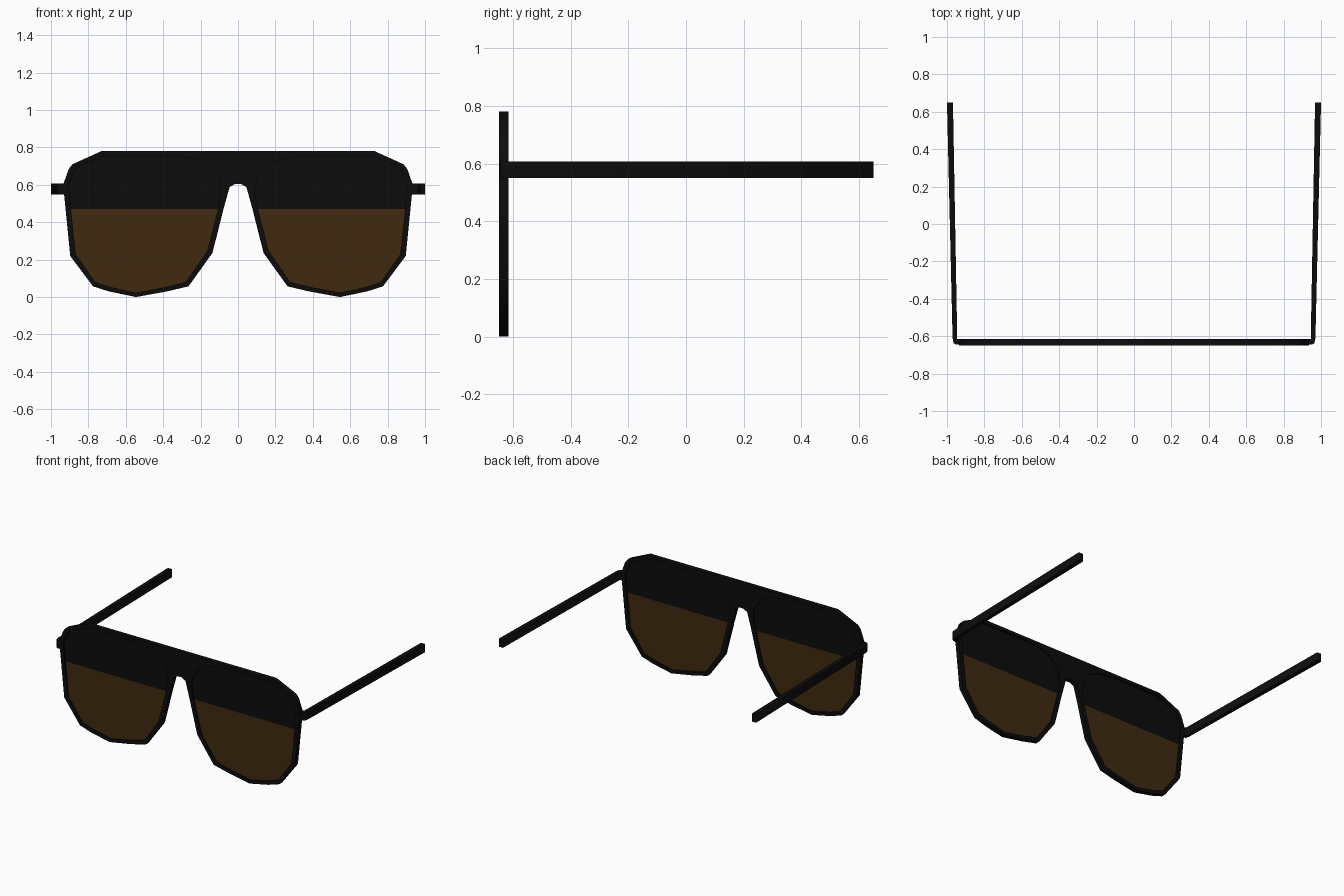
import bpy, math

if "Cube" in bpy.data.objects:
    bpy.data.objects.remove(bpy.data.objects["Cube"])

def material(name, rgb):
    m = bpy.data.materials.new(name)
    m.diffuse_color = (*rgb, 1)
    m.use_nodes = True
    m.node_tree.nodes["Principled BSDF"].inputs["Base Color"].default_value = m.diffuse_color
    return m

BLACK = material("black plastic", (0.0037, 0.0037, 0.0038))
BROWN = material("brown tint", (0.051, 0.023, 0.0052))

def plate(name, loops, half_depth, mat, loc, upright=True):
    """Extrude flat outlines; loops lying inside another become holes."""
    curve = bpy.data.curves.new(name, 'CURVE')
    curve.dimensions = '2D'
    curve.fill_mode = 'BOTH'
    curve.extrude = half_depth
    for pts in loops:
        s = curve.splines.new('POLY')
        s.points.add(len(pts) - 1)
        for p, (x, y) in zip(s.points, pts):
            p.co = (x, y, 0, 1)
        s.use_cyclic_u = True
    curve.materials.append(mat)
    ob = bpy.data.objects.new(name, curve)
    ob.location = loc
    if upright:
        ob.rotation_euler.x = math.pi / 2
    bpy.context.collection.objects.link(ob)
    bpy.ops.object.select_all(action='DESELECT')
    ob.select_set(True)
    bpy.context.view_layer.objects.active = ob
    bpy.ops.object.convert(target='MESH')
    return ob

def flip(pts, s):
    return [(s * x, y) for x, y in pts]

# Right half of the front outline, from the top round to the bridge
outline = [(0.73, 0.78), (0.885, 0.71), (0.905, 0.685), (0.935, 0.6),
           (0.897, 0.22), (0.775, 0.057), (0.69, 0.03), (0.545, 0.0),
           (0.38, 0.03), (0.265, 0.057), (0.137, 0.235), (0.075, 0.48),
           (0.045, 0.588), (0.015, 0.605)]

# Lens opening, split at the height where the tint starts
SPLIT = 0.47
lens_top = [(0.107, SPLIT), (0.09, 0.56), (0.1, 0.63), (0.15, 0.7), (0.23, 0.74),
            (0.36, 0.755), (0.72, 0.755), (0.865, 0.69), (0.905, 0.6), (0.893, SPLIT)]
lens_low = [(0.893, SPLIT), (0.868, 0.23), (0.763, 0.08), (0.68, 0.053), (0.545, 0.023),
            (0.39, 0.053), (0.28, 0.08), (0.165, 0.245), (0.107, SPLIT)]
opening = lens_top + lens_low[1:-1]

# Front frame with two openings
FRONT_Y = -0.632
full = outline + flip(outline, -1)[::-1]
plate("front_frame", [full, opening, flip(opening, -1)], 0.0165, BLACK, (0, FRONT_Y, 0))

# Temple seen from above, with the chamfered hinge corner
temple = [(0.915, -0.645), (0.95, -0.645), (0.965, -0.637), (0.97, -0.61),
          (1.0, 0.65), (0.968, 0.65), (0.945, -0.616), (0.915, -0.616)]

for side, s in (("right", 1), ("left", -1)):
    plate(side + "_lens_brow", [flip(lens_top, s)], 0.006, BLACK, (0, FRONT_Y, 0))
    plate(side + "_lens_tint", [flip(lens_low, s)], 0.006, BROWN, (0, FRONT_Y, 0))
    plate(side + "_temple", [flip(temple, s)], 0.0285, BLACK, (0, 0, 0.578), upright=False)
